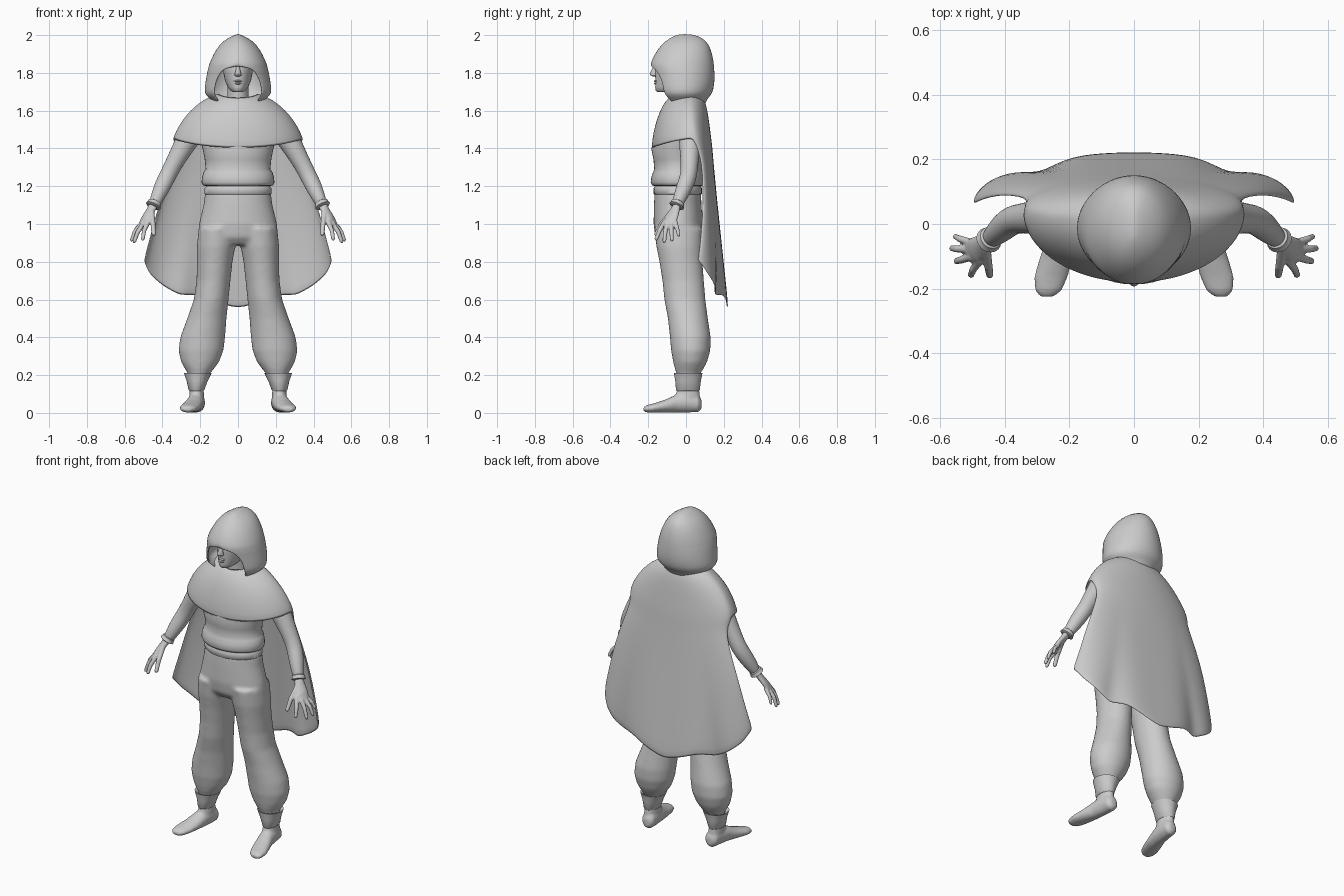
import bpy, bmesh
from math import sin, cos, pi, radians
from mathutils import Vector as V

def lerp_table(tab, x):
    for (a, p), (b, q) in zip(tab, tab[1:]):
        if x <= b:
            return p + (q - p) * (x - a) / (b - a)
    return tab[-1][1]

def loft(bm, rings, n=24):
    """rings: (centre, u axis, v axis); capped closed tube"""
    loops = [[bm.verts.new(V(c) + V(u) * cos(2 * pi * k / n) + V(v) * sin(2 * pi * k / n))
              for k in range(n)] for c, u, v in rings]
    for a, b in zip(loops, loops[1:]):
        for k in range(n):
            bm.faces.new((a[k], a[(k + 1) % n], b[(k + 1) % n], b[k]))
    bm.faces.new(loops[0])
    bm.faces.new(loops[-1])

def stack(bm, rows, n=32):
    """rows: (z, centre x, half width, front y, back y)"""
    loft(bm, [((cx, (f + b) / 2, z), (rx, 0, 0), (0, (b - f) / 2, 0)) for z, cx, rx, f, b in rows], n)

def tube(bm, pts, radii, n=12):
    pts = [V(p) for p in pts]
    rings = []
    for i, (p, r) in enumerate(zip(pts, radii)):
        t = (pts[min(i + 1, len(pts) - 1)] - pts[max(i - 1, 0)]).normalized()
        u = t.cross(V((0, 1, 0.01))).normalized()
        rings.append((p, u * r, t.cross(u) * r))
    loft(bm, rings, n)

def finish(name, bm, voxel=0, smooth=0, mirror=False, solid=0, subsurf=0):
    bmesh.ops.remove_doubles(bm, verts=bm.verts, dist=0.0005)
    bmesh.ops.recalc_face_normals(bm, faces=bm.faces)
    me = bpy.data.meshes.new(name)
    bm.to_mesh(me)
    bm.free()
    ob = bpy.data.objects.new(name, me)
    bpy.context.collection.objects.link(ob)
    bpy.ops.object.select_all(action='DESELECT')
    ob.select_set(True)
    bpy.context.view_layer.objects.active = ob
    bpy.ops.object.shade_smooth_by_angle(angle=radians(50))
    if voxel:
        m = ob.modifiers.new("Remesh", 'REMESH')
        m.mode, m.voxel_size, m.use_smooth_shade = 'VOXEL', voxel, True
    if smooth:
        m = ob.modifiers.new("Smooth", 'SMOOTH')
        m.factor, m.iterations = 0.5, smooth
    if solid:
        m = ob.modifiers.new("Solidify", 'SOLIDIFY')
        m.thickness, m.offset = solid, 0
    if subsurf:
        m = ob.modifiers.new("Subdivision", 'SUBSURF')
        m.levels = m.render_levels = subsurf
    if mirror:
        ob.modifiers.new("Mirror", 'MIRROR')
    return ob

# Baggy trousers: pelvis and two legs fused
bm = bmesh.new()
stack(bm, [(1.175, 0, .172, -.166, .08), (1.1, 0, .183, -.17, .082), (1.0, 0, .207, -.172, .09),
           (.93, 0, .207, -.162, .09), (.89, 0, .15, -.13, .07)])
for s in (1, -1):
    stack(bm, [(z, s * cx, rx, cy - ry, cy + ry) for z, cx, cy, rx, ry in (
        (.98, .108, -.04, .1, .128), (.88, .116, -.035, .102, .122), (.8, .123, -.027, .094, .114),
        (.7, .13, -.015, .09, .11), (.6, .142, -.006, .092, .109), (.5, .165, .01, .104, .106),
        (.4, .187, .023, .119, .108), (.33, .196, .025, .119, .104), (.27, .201, .022, .101, .09),
        (.235, .204, .017, .078, .077), (.21, .206, .013, .06, .064), (.18, .21, .012, .05, .055))])
finish("trousers", bm, voxel=.011, smooth=6)

# Tunic with waistband and puffed sash
bm = bmesh.new()
stack(bm, [(z, 0, rx, f, b) for z, rx, f, b in (
    (1.15, .165, -.16, .075), (1.16, .177, -.171, .084), (1.19, .177, -.171, .084), (1.2, .168, -.165, .08),
    (1.205, .186, -.18, .09), (1.22, .193, -.187, .095), (1.25, .19, -.183, .093), (1.275, .182, -.174, .09),
    (1.29, .171, -.168, .085), (1.34, .176, -.172, .087), (1.4, .188, -.184, .09), (1.45, .2, -.165, .1),
    (1.54, .21, -.13, .1), (1.6, .15, -.09, .085), (1.64, .07, -.06, .07))], 40)
finish("tunic", bm)

# Arms
bm = bmesh.new()
tube(bm, [(.19, .03, 1.55), (.25, .025, 1.48), (.3, .02, 1.39), (.345, .018, 1.31), (.375, .014, 1.25),
          (.405, -.01, 1.19), (.432, -.036, 1.13), (.452, -.052, 1.085)],
     [.07, .066, .054, .046, .045, .044, .034, .026], 20)
finish("arms", bm, mirror=True, subsurf=1)

# Wrist bands
bm = bmesh.new()
axis = V((.45, -.45, -1.0)).normalized()
u = axis.cross(V((0, 1, 0))).normalized()
v = axis.cross(u)
loft(bm, [(V((.445, -.046, 1.105)) + axis * d, u * r, v * r)
          for d, r in ((-.014, .03), (-.01, .036), (0, .037), (.01, .041), (.014, .034))])
finish("wrist_bands", bm, mirror=True)

# Hands: palm and five fingers fused
bm = bmesh.new()
wide, flat = V((-.25, -.95, -.25)).normalized(), V((.86, -.1, .45)).normalized()
loft(bm, [(c, wide * a, flat * b) for c, a, b in (
    ((.448, -.05, 1.1), .024, .022), ((.466, -.064, 1.065), .033, .02),
    ((.488, -.08, 1.03), .042, .018), ((.507, -.088, .998), .04, .014))], 16)
for base, mid, tip, r in (
        ((.475, -.11, 1.015), (.497, -.14, .965), (.504, -.158, .92), .012),
        ((.5, -.1, 1.005), (.532, -.11, .955), (.549, -.115, .907), .012),
        ((.508, -.078, 1.005), (.546, -.077, .96), (.563, -.075, .915), .0115),
        ((.5, -.058, 1.015), (.538, -.046, .975), (.552, -.039, .94), .0105),
        ((.458, -.075, 1.065), (.45, -.13, 1.0), (.446, -.158, .945), .0135)):
    end = V(tip) + (V(tip) - V(mid)).normalized() * .008
    tube(bm, [base, mid, tip, end], [r * 1.15, r, r * .85, r * .4])
finish("hands", bm, voxel=.0045, smooth=3, mirror=True)

# Boots: shaft and foot fused, with a flared cuff
bm = bmesh.new()
stack(bm, [(z, cx, rx, f, b) for z, cx, rx, f, b in (
    (.19, .213, .045, -.045, .065), (.12, .219, .037, -.048, .07), (.08, .219, .04, -.06, .075), (.04, .219, .035, -.05, .07))])
loft(bm, [((cx, y, z), (rx, 0, 0), (0, 0, rz)) for cx, y, z, rx, rz in (
    (.214, .082, .045, .02, .026), (.215, .064, .05, .04, .046), (.219, .01, .056, .044, .054),
    (.227, -.05, .05, .046, .048), (.242, -.11, .036, .051, .034), (.257, -.165, .027, .052, .025),
    (.265, -.205, .022, .042, .02), (.268, -.224, .019, .022, .012))])
finish("boots", bm, voxel=.007, smooth=4, mirror=True)
bm = bmesh.new()
stack(bm, [(.115, .22, .036, -.048, .068), (.122, .22, .042, -.053, .073), (.17, .216, .056, -.057, .079),
           (.212, .213, .074, -.064, .087), (.21, .213, .066, -.056, .079), (.185, .214, .05, -.04, .06)])
finish("boot_cuffs", bm, mirror=True)

# Head, neck and face
bm = bmesh.new()
stack(bm, [(z, 0, rx, f, b) for z, rx, f, b in (
    (1.698, .024, -.15, -.06), (1.706, .04, -.16, -.02), (1.725, .054, -.163, .03), (1.755, .068, -.161, .06),
    (1.8, .077, -.165, .085), (1.86, .08, -.163, .095), (1.92, .055, -.1, .07))])
stack(bm, [(1.58, 0, .07, -.07, .08), (1.65, 0, .056, -.065, .07), (1.76, 0, .056, -.075, .07)])
stack(bm, [(1.845, 0, .009, -.172, -.15), (1.82, 0, .011, -.18, -.15), (1.795, 0, .017, -.193, -.15),
           (1.787, 0, .019, -.187, -.15), (1.781, 0, .01, -.176, -.15)], 16)
for z, w in ((1.757, .03), (1.744, .025)):
    loft(bm, [((x * w, -.158 + .012 * x * x, z), (0, .012 * (1.05 - x * x), 0), (0, 0, .006 * (1.05 - x * x)))
              for x in (-1, -.6, 0, .6, 1)], 12)
finish("head", bm)

# Hood: slices with a front gap that opens below the brow
bm = bmesh.new()
n, rows = 48, []
for z, rx, f, b, gap in ((2.0, .004, -.03, .015, 0), (1.993, .026, -.06, .06, 0), (1.965, .078, -.108, .108, 0),
                         (1.92, .113, -.148, .128, 0), (1.87, .138, -.175, .14, 0), (1.838, .15, -.186, .143, 0),
                         (1.826, .153, -.184, .144, 22), (1.81, .157, -.18, .145, 34), (1.76, .166, -.17, .147, 44),
                         (1.71, .173, -.165, .14, 46), (1.685, .17, -.155, .128, 47), (1.66, .135, -.13, .105, 52),
                         (1.64, .12, -.11, .1, 56)):
    a = radians(gap)
    rows.append([])
    for k in range(n + 1):
        t = a + (2 * pi - 2 * a) * k / n
        rows[-1].append(bm.verts.new((rx * sin(t), (f + b) / 2 - (b - f) / 2 * cos(t), z)))
for p, q in zip(rows, rows[1:]):
    for k in range(n):
        bm.faces.new((p[k], p[k + 1], q[k + 1], q[k]))
bm.faces.new(rows[0][:-1])
finish("hood", bm, solid=.01, subsurf=1)

# Mantle and cape: full rings over the shoulders, only the back columns go on down
bm = bmesh.new()
n, rows = 48, []
for rx, f, s, b, zf, zs, zb in ((.1, -.085, .02, .085, 1.67, 1.69, 1.67), (.175, -.122, .02, .1, 1.625, 1.66, 1.64),
                                (.25, -.148, .02, .113, 1.56, 1.6, 1.58), (.305, -.168, .03, .123, 1.49, 1.53, 1.5),
                                (.345, -.18, .04, .135, 1.40, 1.45, 1.41)):
    rows.append([])
    for k in range(n):
        c = cos(2 * pi * k / n)
        y, z = (f, zf) if c > 0 else (b, zb)
        rows[-1].append(bm.verts.new((rx * sin(2 * pi * k / n), s + (y - s) * abs(c), zs + (z - zs) * abs(c) ** 1.5)))
for p, q in zip(rows, rows[1:]):
    for k in range(n):
        bm.faces.new((p[k], p[(k + 1) % n], q[(k + 1) % n], q[k]))
hem = [(0, .55), (.25, .585), (.45, .63), (.6, .615), (.8, .67), (.95, .735), (1, .8)]
last = rows[-1][n // 4:3 * n // 4 + 1]
tops = [v.co.z for v in last]
for fr, w, b, e in ((.08, .325, .14, .06), (.18, .335, .148, .08), (.35, .375, .162, .088), (.55, .42, .18, .088),
                    (.75, .455, .198, .08), (.9, .482, .212, .07), (1, .497, .22, .06)):
    new = []
    for i, zt in enumerate(tops):
        t = pi / 2 + pi * i / (len(tops) - 1)
        sx = sin(t)
        fold = .04 * fr ** 3 * max(0, 1 - abs(abs(sx) - .6) / .3) ** 2
        z = zt + (lerp_table(hem, abs(sx)) - zt) * fr
        new.append(bm.verts.new((w * sx, e + (b - e) * -cos(t) - fold, z)))
    for i in range(len(new) - 1):
        bm.faces.new((last[i], last[i + 1], new[i + 1], new[i]))
    last = new
finish("mantle_and_cape", bm, solid=.009, subsurf=1)
